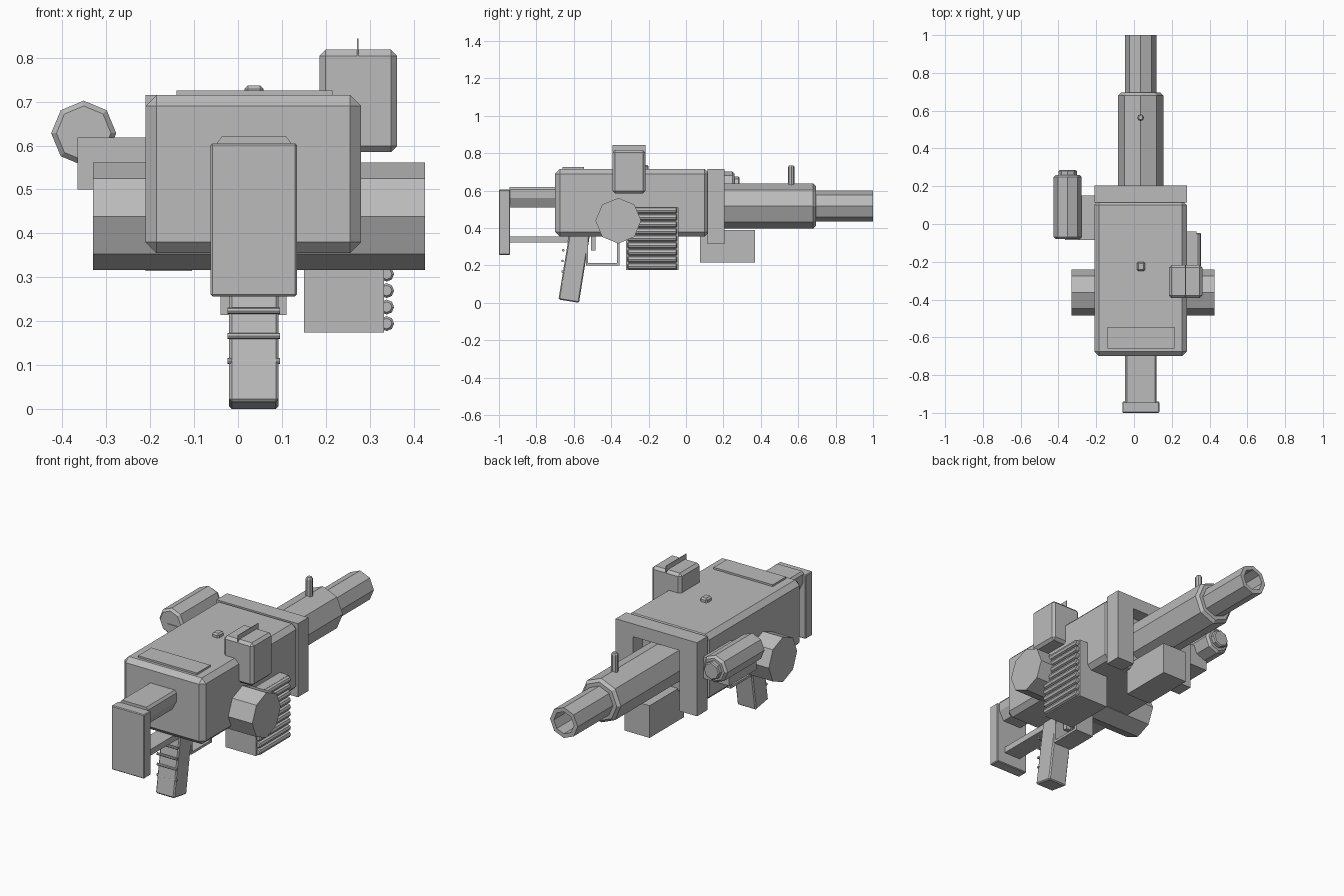
import bpy, bmesh, math
from mathutils import Matrix, Vector

if "Cube" in bpy.data.objects:
    bpy.data.objects.remove(bpy.data.objects["Cube"], do_unlink=True)

grey = bpy.data.materials.new("plain_grey")
grey.use_nodes = True
grey.diffuse_color = (0.5, 0.5, 0.5, 1)
grey.node_tree.nodes["Principled BSDF"].inputs["Base Color"].default_value = (0.5, 0.5, 0.5, 1)

CX = 0.035  # centre line of the main body


def finish(name, bm):
    bmesh.ops.recalc_face_normals(bm, faces=bm.faces)
    mesh = bpy.data.meshes.new(name)
    bm.to_mesh(mesh)
    bm.free()
    mesh.materials.append(grey)
    obj = bpy.data.objects.new(name, mesh)
    bpy.context.scene.collection.objects.link(obj)
    return obj


def box(name, x, y, z, bevel=0):
    """Box from (min, max) ranges, with optional chamfered edges."""
    bm = bmesh.new()
    bmesh.ops.create_cube(bm, size=1)
    for v in bm.verts:
        v.co = Vector([r[0] if c < 0 else r[1] for c, r in zip(v.co, (x, y, z))])
    if bevel:
        bmesh.ops.bevel(bm, geom=bm.edges[:], offset=bevel, segments=1, affect='EDGES')
    return finish(name, bm)


def lathe(name, profile, centre, axis='Y', sides=8, closed=False):
    """Sided solid from (radius, distance) rings along an axis."""
    bm = bmesh.new()
    rings = []
    for r, d in profile:
        ring = []
        for i in range(sides):
            a = math.tau * i / sides
            u, w = r * math.cos(a), r * math.sin(a)
            co = {'X': (d, u, w), 'Y': (u, d, w), 'Z': (u, w, d)}[axis]
            ring.append(bm.verts.new(Vector(co) + Vector(centre)))
        rings.append(ring)
    for a, b in zip(rings, rings[1:]):
        for i in range(sides):
            j = (i + 1) % sides
            bm.faces.new((a[i], a[j], b[j], b[i]))
    bm.faces.new(rings[0])
    bm.faces.new(rings[-1])
    return finish(name, bm)


def extrude(name, points, span, axis, bevel=0):
    """Prism of a 2D outline: XZ along Y, or YZ along X."""
    bm = bmesh.new()
    place = (lambda p, d: (p[0], d, p[1])) if axis == 'Y' else (lambda p, d: (d, p[0], p[1]))
    a, b = [[bm.verts.new(place(p, d)) for p in points] for d in span]
    bm.faces.new(a)
    bm.faces.new(b)
    for i in range(len(points)):
        j = (i + 1) % len(points)
        bm.faces.new((a[i], a[j], b[j], b[i]))
    if bevel:
        bmesh.ops.bevel(bm, geom=bm.edges[:], offset=bevel, segments=1, affect='EDGES')
    return finish(name, bm)


# Main body and the arch around the barrel
box("body", (-0.21, 0.28), (-0.7, 0.125), (0.355, 0.715), 0.025)
arch = [(-0.21, 0.315), (-0.21, 0.715), (0.28, 0.715), (0.28, 0.315),
        (0.175, 0.315), (0.175, 0.645), (-0.105, 0.645), (-0.105, 0.315)]
extrude("front_arch", arch, (0.115, 0.205), 'Y')
box("top_plate", (-0.14, 0.215), (-0.66, -0.545), (0.70, 0.725))
box("top_button", (0.015, 0.058), (-0.25, -0.2), (0.70, 0.737), 0.008)

# Barrel, hollow muzzle and sight post
lathe("barrel_shroud", [(0.12, 0.08), (0.12, 0.68), (0.105, 0.695)], (CX, 0, 0.518))
lathe("barrel", [(0.083, 0.65), (0.083, 1.0), (0.06, 1.0), (0.06, 0.8)], (CX, 0, 0.518))
lathe("sight_post", [(0.018, 0.6), (0.018, 0.725), (0.011, 0.735)], (CX, 0.563, 0), 'Z')
box("under_barrel_box", (-0.04, 0.11), (0.075, 0.37), (0.215, 0.39))

# Cross drum through the body
lathe("cross_drum", [(0.122, -0.33), (0.122, 0.425)], (0, -0.362, 0.439), 'X')

# Ribbed side box
box("side_box", (0.15, 0.332), (-0.32, -0.04), (0.175, 0.51))
for i in range(9):
    lathe("side_rib", [(0.012, -0.312), (0.017, -0.307), (0.017, -0.053), (0.012, -0.048)],
          (0.338, 0, 0.195 + i * 0.0375))

# Upper side box with a thin fin
box("upper_box", (0.185, 0.362), (-0.393, -0.217), (0.585, 0.818), 0.014)
box("upper_fin", (0.271, 0.274), (-0.393, -0.217), (0.80, 0.843))

# Side tube with lens and bracket
lathe("side_tube", [(0.062, -0.08), (0.074, -0.068), (0.074, 0.248), (0.062, 0.26)],
      (-0.351, 0, 0.628))
lathe("tube_lens", [(0.048, 0.25), (0.048, 0.28), (0.042, 0.285)], (-0.351, 0, 0.628))
box("tube_bracket", (-0.365, -0.2), (-0.085, 0.15), (0.5, 0.618))

# Shoulder stock
box("butt_plate", (-0.062, 0.134), (-1.0, -0.94), (0.257, 0.605), 0.004)
stock = [(-0.02, 0.51), (-0.047, 0.56), (-0.047, 0.607), (-0.037, 0.62),
         (0.11, 0.62), (0.12, 0.607), (0.12, 0.56), (0.093, 0.51)]
extrude("stock_bar", stock, (-0.945, -0.69), 'Y')
box("lower_strut", (-0.015, 0.085), (-0.945, -0.57), (0.323, 0.356))

# Grip with rear ridges
extrude("grip", [(-0.682, 0.018), (-0.572, 0.0), (-0.513, 0.37), (-0.624, 0.37)],
        (-0.02, 0.092), 'X', 0.006)
for i in range(4):
    lathe("grip_ridge", [(0.007, -0.024), (0.007, 0.096)], (0, -0.66 + 0.004 * (i > 2), 0.11 + i * 0.057), 'X')

# Trigger and guard
guard = [(-0.535, 0.36), (-0.535, 0.2), (-0.355, 0.2), (-0.355, 0.36),
         (-0.368, 0.36), (-0.368, 0.213), (-0.523, 0.213), (-0.523, 0.36)]
extrude("trigger_guard", guard, (-0.02, 0.092), 'X')
box("trigger", (0.02, 0.05), (-0.507, -0.485), (0.28, 0.37))
